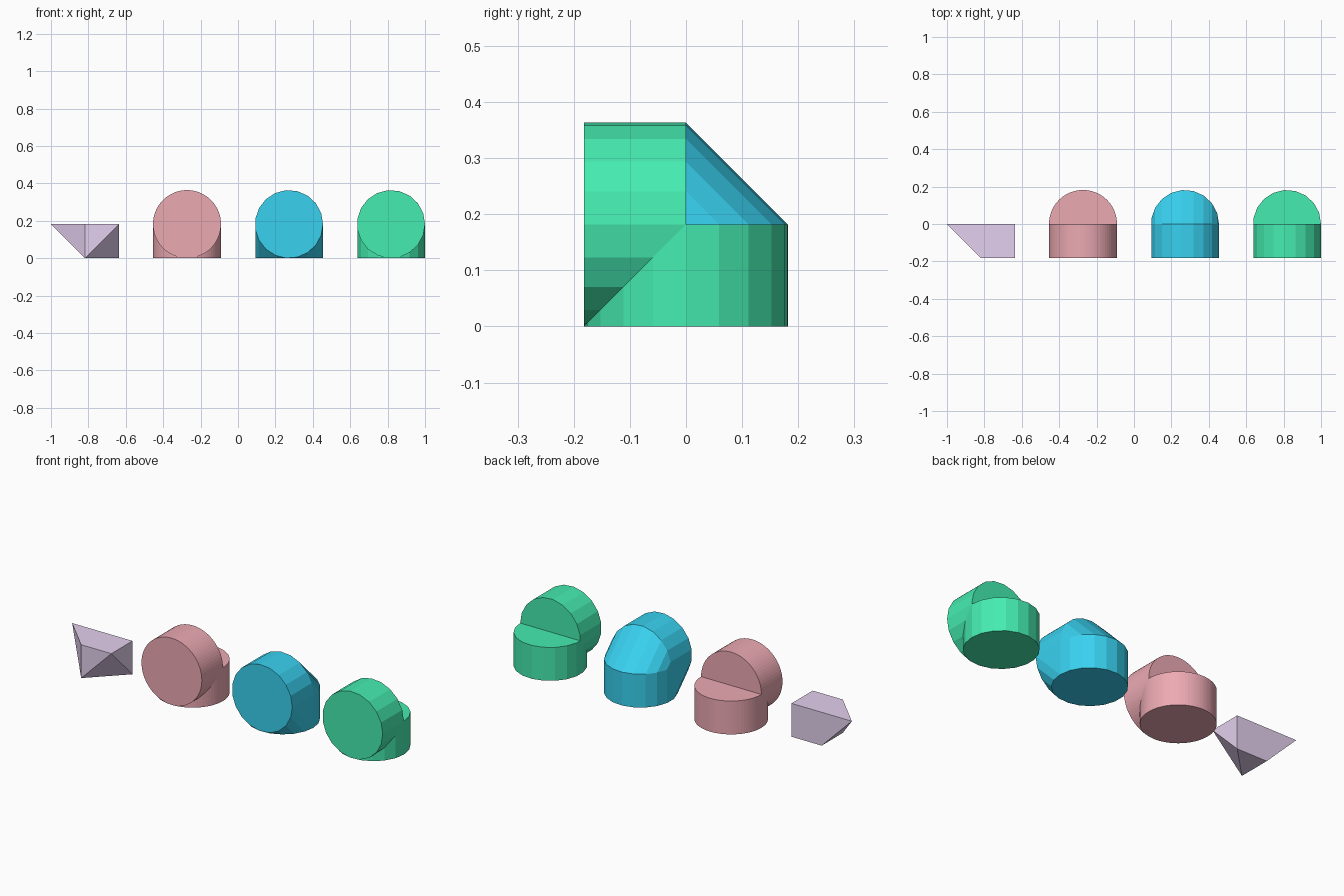
import bpy, bmesh
from math import sin, cos, pi

if "Cube" in bpy.data.objects:
    bpy.data.objects.remove(bpy.data.objects["Cube"])

R = 2 / 11          # radius and depth of every cylinder
STEP = 3 * R        # spacing along x


def paint(obj, rgb):
    mat = bpy.data.materials.new(obj.name + "_colour")
    mat.diffuse_color = (*rgb, 1)
    mat.use_nodes = True
    mat.node_tree.nodes["Principled BSDF"].inputs["Base Color"].default_value = mat.diffuse_color
    obj.data.materials.append(mat)


def make_object(name, bm):
    bmesh.ops.recalc_face_normals(bm, faces=bm.faces)
    mesh = bpy.data.meshes.new(name)
    bm.to_mesh(mesh)
    bm.free()
    obj = bpy.data.objects.new(name, mesh)
    bpy.context.collection.objects.link(obj)
    return obj


def prism(bm, x, n, upright):
    """Cylinder standing on the ground, or lying along y towards the front."""
    rings = []
    for d in (0, R):
        ring = []
        for k in range(n):
            u, v = R * cos(2 * pi * k / n), R * sin(2 * pi * k / n)
            ring.append(bm.verts.new((x + u, v, d) if upright else (x + u, -d, R + v)))
        rings.append(ring)
        bm.faces.new(ring)
    a, b = rings
    for k in range(n):
        j = (k + 1) % n
        bm.faces.new((a[k], a[j], b[j], b[k]))


def hull(name, bm):
    pts = [v.co.copy() for v in bm.verts]
    bm.clear()
    for p in pts:
        bm.verts.new(p)
    res = bmesh.ops.convex_hull(bm, input=bm.verts)
    junk = [g for g in res["geom_interior"] if isinstance(g, bmesh.types.BMVert)]
    bmesh.ops.delete(bm, geom=junk, context='VERTS')
    bmesh.ops.dissolve_limit(bm, angle_limit=0.002, verts=bm.verts, edges=bm.edges)
    return make_object(name, bm)


def crossed_cylinders(name, x, n):
    parts = []
    for upright in (True, False):
        bm = bmesh.new()
        prism(bm, x, n, upright)
        parts.append(make_object(name if upright else name + "_helper", bm))
    base, tool = parts
    mod = base.modifiers.new("union", 'BOOLEAN')
    mod.operation, mod.solver, mod.object = 'UNION', 'EXACT', tool
    bpy.context.view_layer.objects.active = base
    bpy.ops.object.modifier_apply(modifier=mod.name)
    bpy.data.objects.remove(tool)
    return base


# faceted wedge: block with its corners cut away
bm = bmesh.new()
for x, y, z in ((-1, 0, 1), (1, 0, 1), (1, -1, 1), (0, -1, 1),
                (0, -1, 0), (0, 0, 0), (1, 0, 0)):
    bm.verts.new((x * R - 1.5 * STEP, y * R, z * R))
paint(hull("cut_wedge", bm), (0.77, 0.63, 0.86))

# fine crossed cylinders
paint(crossed_cylinders("fine_cylinder_union", -STEP / 2, 72), (0.84, 0.40, 0.45))

# convex skin around two coarse cylinders
bm = bmesh.new()
prism(bm, STEP / 2, 19, True)
prism(bm, STEP / 2, 19, False)
paint(hull("cylinder_hull", bm), (0.04, 0.64, 0.87))

# coarse crossed cylinders
paint(crossed_cylinders("coarse_cylinder_union", 1.5 * STEP, 19), (0.06, 0.84, 0.44))
